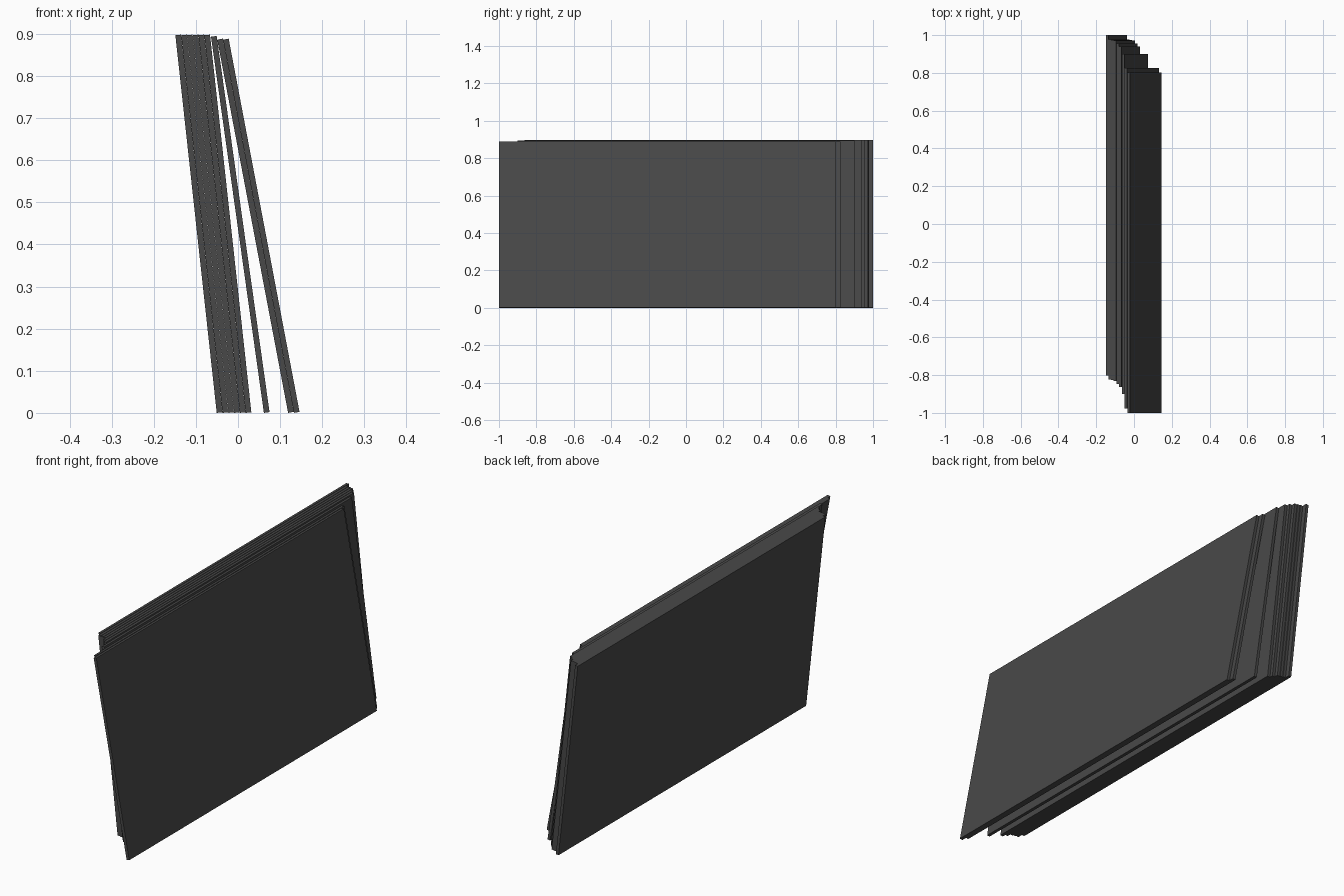
import bpy, math

if "Cube" in bpy.data.objects:
    bpy.data.objects.remove(bpy.data.objects["Cube"])

LENGTH, HEIGHT, THICK = 1.802, 0.902, 0.0135

mat = bpy.data.materials.new("charcoal grey")
mat.diffuse_color = (0.065, 0.065, 0.065, 1)
mat.use_nodes = True
mat.node_tree.nodes["Principled BSDF"].inputs["Base Color"].default_value = mat.diffuse_color


def panel(name, x, lean, y):
    """Thin plate leaning left; x is its bottom left edge, y its centre."""
    a = math.radians(lean)
    c, s = math.cos(a), math.sin(a)
    bpy.ops.mesh.primitive_cube_add(size=1)
    ob = bpy.context.object
    ob.name = name
    ob.data.materials.append(mat)
    ob.scale = (THICK, LENGTH, HEIGHT)
    ob.rotation_euler = (0, -a, 0)
    ob.location = (x + THICK / 2 * c - HEIGHT / 2 * s, y,
                   THICK / 2 * s + HEIGHT / 2 * c)


# tight stack of six panels, each slid slightly along its length
for i, y in enumerate((0.099, 0.077, 0.074, 0.071, 0.054, 0.038)):
    panel(f"stacked_panel_{i + 1}", -0.0505 + i * 0.01375, 6.25, y)

# single panel leaning on the stack
panel("middle_panel", 0.0615, 8.0, 0.0)

# outer pair, leaning furthest
for i, y in enumerate((-0.076, -0.099)):
    panel(f"outer_panel_{i + 1}", 0.119 + i * 0.0138, 10.75, y)
